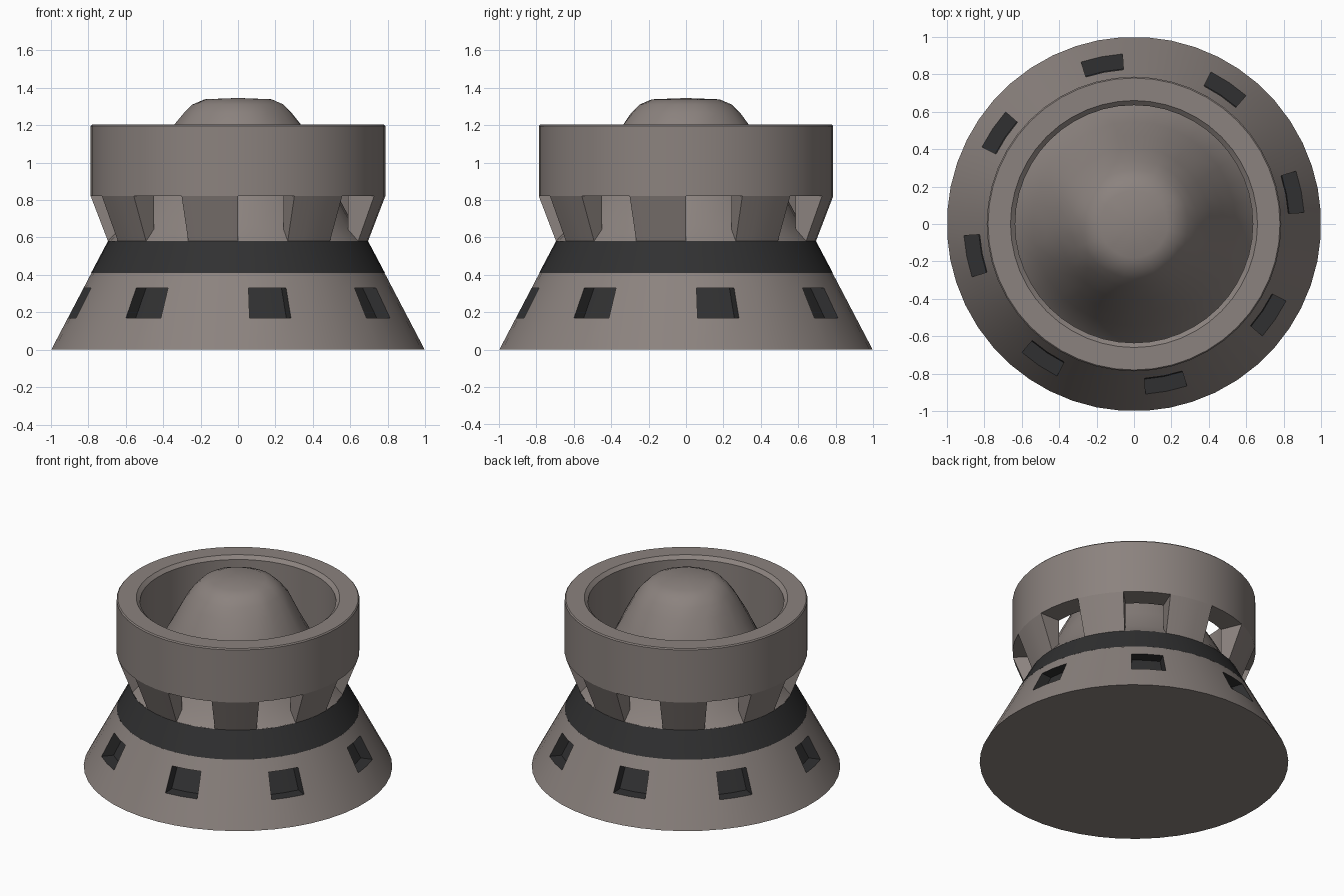
import bpy, bmesh, math, random
from math import radians, cos, sin, pi

if "Cube" in bpy.data.objects:
    bpy.data.objects.remove(bpy.data.objects["Cube"])

random.seed(4)


def material(name, rgb):
    m = bpy.data.materials.new(name)
    m.diffuse_color = (*rgb, 1)
    m.use_nodes = True
    m.node_tree.nodes["Principled BSDF"].inputs["Base Color"].default_value = m.diffuse_color
    return m


STONE = material("warm_grey", (0.26, 0.225, 0.21))
DARK = material("dark_grey", (0.03, 0.03, 0.031))


def finish(name, bm, mats, angle=28):
    bmesh.ops.remove_doubles(bm, verts=bm.verts, dist=1e-5)
    bmesh.ops.recalc_face_normals(bm, faces=bm.faces)
    me = bpy.data.meshes.new(name)
    bm.to_mesh(me)
    bm.free()
    ob = bpy.data.objects.new(name, me)
    bpy.context.collection.objects.link(ob)
    for m in mats:
        me.materials.append(m)
    bpy.ops.object.select_all(action='DESELECT')
    ob.select_set(True)
    bpy.context.view_layer.objects.active = ob
    bpy.ops.object.shade_smooth_by_angle(angle=radians(angle))
    return ob


def point(r, a, z):
    return (r * cos(a), r * sin(a), z)


def sweep(bm, profile, a0=0, a1=2 * pi, steps=48, loop=True):
    """Sweep an (r, z) profile about z; a partial sweep gets end caps."""
    full = abs(a1 - a0 - 2 * pi) < 1e-6
    cols = [[bm.verts.new(point(r, a0 + (a1 - a0) * i / steps, z)) for r, z in profile]
            for i in range(steps if full else steps + 1)]
    n = len(profile)
    for i in range(steps):
        p, q = cols[i], cols[(i + 1) % len(cols)]
        for j in range(n if loop else n - 1):
            k = (j + 1) % n
            bm.faces.new((p[j], q[j], q[k], p[k]))
    if not full:
        bm.faces.new(cols[0])
        bm.faces.new(cols[-1])
    return cols


# flared base with eight recessed windows
def base_radius(z):
    return 1 - 0.525 * z


bm = bmesh.new()
LEVELS = [0, 0.17, 0.33, 0.41]
HALF, DEPTH = radians(7.1), 0.08
angles = []
for k in range(8):
    c = radians(11 + 45 * k)
    gap = radians(45) - 2 * HALF
    angles += [(c - HALF, True), (c, True)]
    angles += [(c + HALF + gap * i / 4, False) for i in range(4)]


def quad(corners, mat=0):
    f = bm.faces.new([bm.verts.new(c) for c in corners])
    f.material_index = mat


for i, (a, window) in enumerate(angles):
    b = angles[(i + 1) % len(angles)][0]
    for lo, hi in zip(LEVELS, LEVELS[1:]):
        rl, rh = base_radius(lo), base_radius(hi)
        outer = [point(rl, a, lo), point(rl, b, lo), point(rh, b, hi), point(rh, a, hi)]
        if not (window and lo == 0.17):
            quad(outer)
            continue
        inner = [point(rl - DEPTH, a, lo), point(rl - DEPTH, b, lo),
                 point(rh - DEPTH, b, hi), point(rh - DEPTH, a, hi)]
        quad(inner, 1)
        first = i % 6 == 0
        for s in (0, 2, 3 if first else 1):
            t = (s + 1) % 4
            quad([outer[s], outer[t], inner[t], inner[s]], 1)
bm.faces.new([bm.verts.new(point(1, a, 0)) for a, w in angles])
finish("window_base", bm, [STONE, DARK])

# dark collar
bm = bmesh.new()
sweep(bm, [(0.785, 0.41), (0.695, 0.58)], loop=False)
finish("dark_collar", bm, [DARK])

# inner core with a slightly lumpy rounded top
bm = bmesh.new()
core = [(0.695, 0.58), (0.62, 0.66), (0.545, 0.8), (0.475, 0.93), (0.41, 1.07),
        (0.34, 1.2), (0.29, 1.265), (0.245, 1.31), (0.18, 1.338)]
cols = sweep(bm, core, steps=32, loop=False)
for col in cols:
    for v in col[3:]:
        s = 1 + random.uniform(-0.016, 0.016)
        v.co.x *= s
        v.co.y *= s
tip = bm.verts.new((0, 0, 1.345))
for p, q in zip(cols, cols[1:] + cols[:1]):
    bm.faces.new((p[-1], q[-1], tip))
finish("core_dome", bm, [STONE])

# eight flaring struts
bm = bmesh.new()
for k in range(8):
    c = radians(-101.25 + 45 * k)
    sweep(bm, [(0.695, 0.58), (0.787, 0.82), (0.635, 0.82), (0.635, 0.58)],
          c - radians(11.25), c + radians(11.25), 3)
finish("ring_struts", bm, [STONE])

# upper ring
bm = bmesh.new()
sweep(bm, [(0.787, 0.82), (0.787, 1.195), (0.78, 1.203), (0.66, 1.203),
           (0.635, 1.18), (0.635, 0.82)])
finish("upper_ring", bm, [STONE])
